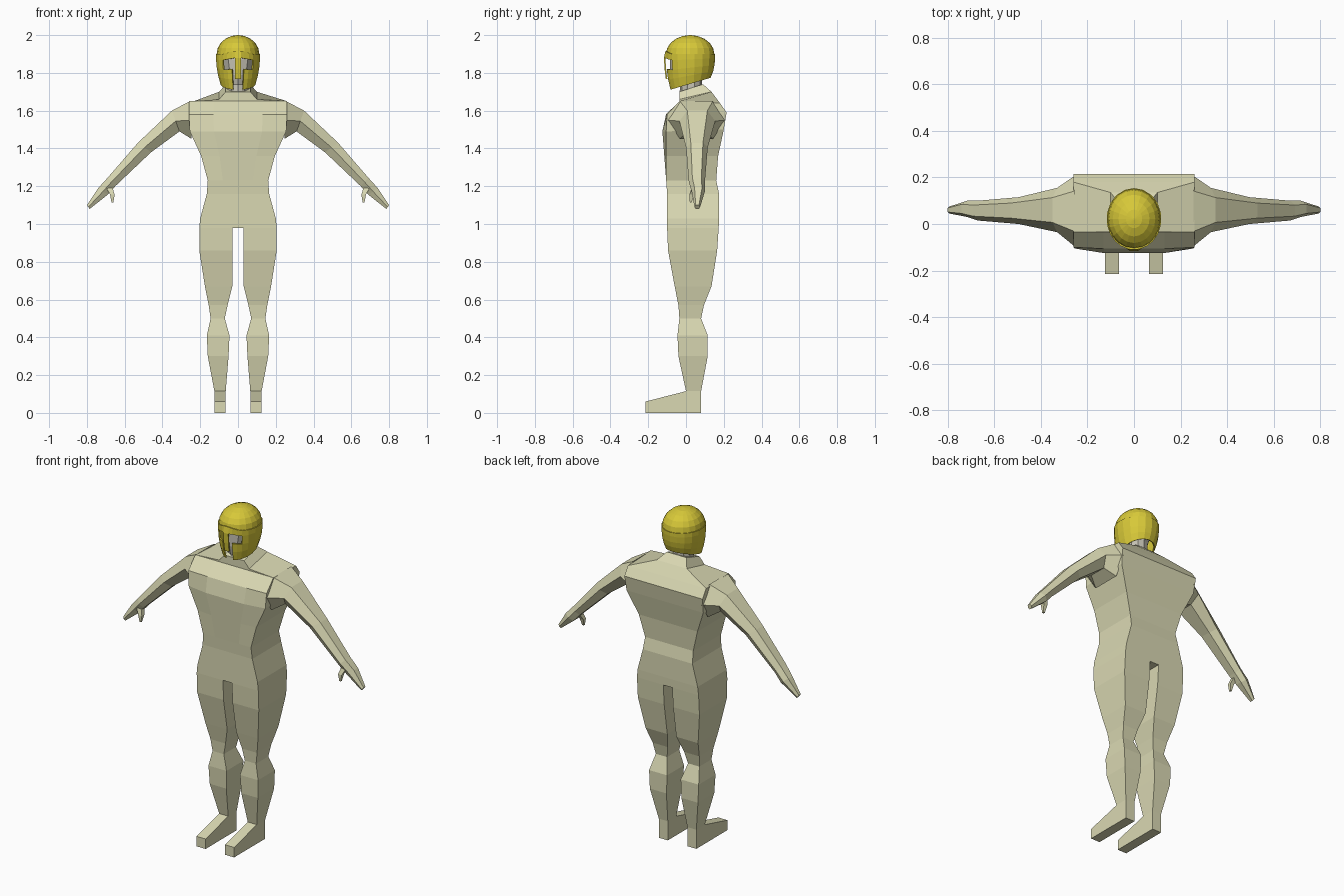
import bpy, bmesh
from math import sin, cos, radians, pi

if "Cube" in bpy.data.objects:
    bpy.data.objects.remove(bpy.data.objects["Cube"])


def material(name, color):
    m = bpy.data.materials.new(name)
    m.use_nodes = True
    m.diffuse_color = (*color, 1)
    m.node_tree.nodes["Principled BSDF"].inputs["Base Color"].default_value = (*color, 1)
    return m


skin = material("pale skin", (0.70, 0.69, 0.45))
face_grey = material("face grey", (0.55, 0.53, 0.45))
gold = material("helmet gold", (0.68, 0.58, 0.04))


def finish(name, bm, mat):
    bmesh.ops.recalc_face_normals(bm, faces=bm.faces)
    mesh = bpy.data.meshes.new(name)
    bm.to_mesh(mesh)
    bm.free()
    mesh.materials.append(mat)
    obj = bpy.data.objects.new(name, mesh)
    bpy.context.collection.objects.link(obj)
    return obj


def loft(name, rings, mat, side=1, caps=True):
    """Skin a list of equal-length point rings with quads."""
    bm = bmesh.new()
    loops = [[bm.verts.new((side * x, y, z)) for x, y, z in r] for r in rings]
    n = len(loops[0])
    for a, b in zip(loops, loops[1:]):
        for i in range(n):
            j = (i + 1) % n
            bm.faces.new((a[i], a[j], b[j], b[i]))
    if caps:
        bm.faces.new(loops[0])
        bm.faces.new(loops[-1])
    return finish(name, bm, mat)


def oval(z, rx, ry, cy, n=10):
    return [(rx * sin(2 * pi * i / n), cy - ry * cos(2 * pi * i / n), z) for i in range(n)]


# Torso: z front, z back, half width, y front, y back, extra depth at front middle
def torso_ring(zf, zb, w, yf, yb, bulge):
    m = w * 0.5
    return [(-w, yf, zf), (-m, yf - bulge, zf), (m, yf - bulge, zf), (w, yf, zf),
            (w, yb, zb), (m, yb, zb), (-m, yb, zb), (-w, yb, zb)]


torso = [
    (0.98, 0.98, 0.205, -0.10, 0.173, 0),
    (1.03, 1.03, 0.20, -0.10, 0.175, 0),
    (1.16, 1.16, 0.165, -0.10, 0.175, 0),
    (1.23, 1.23, 0.16, -0.105, 0.16, 0),
    (1.36, 1.36, 0.195, -0.105, 0.17, 0.01),
    (1.49, 1.50, 0.255, -0.105, 0.20, 0.02),
    (1.58, 1.59, 0.26, -0.10, 0.215, 0.006),
    (1.65, 1.64, 0.26, -0.035, 0.18, 0),
    (1.66, 1.70, 0.10, -0.035, 0.135, 0),
    (1.70, 1.74, 0.065, -0.035, 0.09, 0),
]
loft("torso", [torso_ring(*r) for r in torso], skin)

# Legs: z, inner x, outer x, y front, y back
leg = [
    (0.98, 0.03, 0.205, -0.10, 0.173),
    (0.86, 0.03, 0.205, -0.095, 0.165),
    (0.67, 0.03, 0.175, -0.06, 0.135),
    (0.57, 0.055, 0.155, -0.04, 0.095),
    (0.50, 0.07, 0.145, -0.035, 0.08),
    (0.41, 0.045, 0.165, -0.045, 0.115),
    (0.30, 0.05, 0.16, -0.04, 0.115),
    (0.115, 0.065, 0.125, 0.0, 0.08),
]
# Feet: y, height
foot = [(0.08, 0.115), (0.0, 0.115), (-0.215, 0.06)]

# Arms: top x, top z, bottom x, bottom z, y front, y back
arm = [
    (0.255, 1.65, 0.245, 1.45, -0.10, 0.21),
    (0.35, 1.60, 0.31, 1.49, -0.035, 0.155),
    (0.53, 1.43, 0.46, 1.38, 0.0, 0.115),
    (0.69, 1.245, 0.65, 1.20, 0.015, 0.10),
    (0.74, 1.19, 0.69, 1.155, 0.03, 0.10),
    (0.80, 1.10, 0.785, 1.08, 0.045, 0.075),
]


def arm_ring(tx, tz, bx, bz, y0, y1):
    mx, mz, d = (tx + bx) / 2, (tz + bz) / 2, (y1 - y0) * 0.22
    return [(tx, y0 + d, tz), (tx, y1 - d, tz), (mx, y1, mz),
            (bx, y1 - d, bz), (bx, y0 + d, bz), (mx, y0, mz)]


def square(x, y, z, r):
    return [(x - r, y - r, z), (x + r, y - r, z), (x + r, y + r, z), (x - r, y + r, z)]


for label, s in (("left", 1), ("right", -1)):
    loft(label + "_leg", [[(a, f, z), (b, f, z), (b, k, z), (a, k, z)]
                          for z, a, b, f, k in leg], skin, s)
    loft(label + "_foot", [[(0.065, y, 0), (0.125, y, 0), (0.125, y, h), (0.065, y, h)]
                           for y, h in foot], skin, s)
    loft(label + "_arm", [arm_ring(*r) for r in arm], skin, s)
    loft(label + "_thumb", [square(0.68, 0.045, 1.19, 0.016), square(0.665, 0.03, 1.155, 0.012),
                            square(0.665, 0.025, 1.115, 0.005)], skin, s)

# Neck and head inside the helmet
loft("neck", [oval(1.68, 0.062, 0.06, 0.025), oval(1.82, 0.055, 0.055, 0.03)], face_grey)
loft("head", [oval(1.735, 0.04, 0.05, -0.02), oval(1.79, 0.07, 0.085, 0.0),
              oval(1.87, 0.088, 0.10, 0.015), oval(1.93, 0.07, 0.08, 0.02)], face_grey)

# Helmet dome with a slight overlap at the brow
CY = 0.022
dome = []
for k in range(5):
    e = radians(18 * k)
    dome.append(oval(1.90 + 0.10 * sin(e), 0.113 * cos(e), 0.128 * cos(e), CY, 20))
dome.append(oval(2.0, 0.004, 0.004, CY, 20))
loft("helmet_dome", dome, gold)

# Helmet lower shell: columns by angle from the front, rows from brow to rim
half = [8, 16, 29, 43, 60, 80, 100, 120, 140, 160]
cols = [-a for a in reversed(half)] + half + [180]
rows = [(0, 0.118, 0.132), (0.18, 0.118, 0.132), (0.46, 0.114, 0.129),
        (0.72, 0.106, 0.122), (1, 0.093, 0.108)]
bm = bmesh.new()
grid = []
for t, rx, ry in rows:
    ring = []
    for a in cols:
        x, y = rx * sin(radians(a)), CY - ry * cos(radians(a))
        rim = 1.742 - 0.032 * cos(radians(a))
        brow = 1.90 + 0.02 * max(0, 1 - abs(a) / 43)
        if abs(a) <= 8 and 0 < t < 1:
            y -= 0.008
        ring.append(bm.verts.new((x, y, brow + (rim - brow) * t)))
    grid.append(ring)


def is_open(row, a):
    """Eye holes, mouth slit and the gap under the nose guard."""
    eye = row == 1 and 8 < abs(a) < 43
    slit = row >= 2 and 8 < abs(a) < 16
    return eye or slit or (row == 3 and abs(a) < 8)


for r in range(len(rows) - 1):
    for i in range(len(cols)):
        j = (i + 1) % len(cols)
        mid = (cols[i] + cols[j]) / 2 if j else 170
        if not is_open(r, mid):
            bm.faces.new((grid[r][i], grid[r][j], grid[r + 1][j], grid[r + 1][i]))
shell = finish("helmet_shell", bm, gold)
thick = shell.modifiers.new("thickness", "SOLIDIFY")
thick.thickness = 0.008
thick.offset = -1
